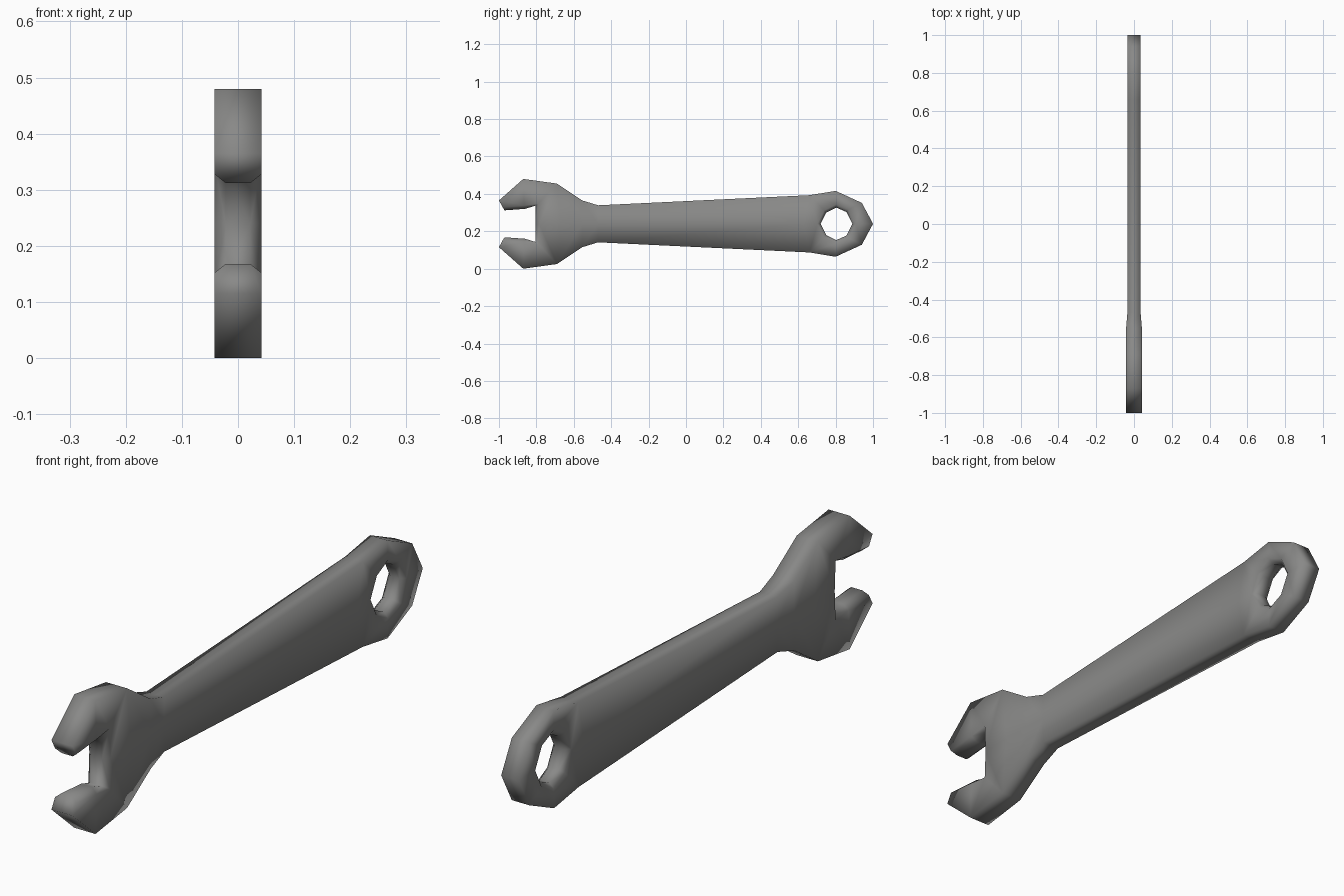
import bpy, bmesh

if "Cube" in bpy.data.objects:
    bpy.data.objects.remove(bpy.data.objects["Cube"])

ZC = 0.24            # height of the wrench centre line
HEAD, GRIP = 0.042, 0.035   # half thickness of jaw head and handle

# Upper half of the outline (y, height over centre line)
outer = [(-1.0, .125), (-.87, .24), (-.69, .215), (-.555, .125), (-.47, .099),
         (.66, .153), (.80, .176), (.94, .112), (1.0, 0)]
# Centre line points below outer[2..5]
centre = {2: (-.67, 0), 3: (-.555, 0), 4: (-.47, 0), 5: (.63, 0)}
# Jaw opening: rim points, and the same points set back on the flat side
jaw = [(-.97, .072), (-.86, .08), (-.805, .097), (-.805, 0)]
jaw_side = [(-.98, .088), (-.865, .098), (-.79, .108), (-.785, 0)]
# Hanging hole: rim points, and wider ring on the flat side
hole = [(.72, 0), (.75, .06), (.803, .087), (.858, .063), (.89, 0)]
hole_side = [(.805 + (y - .805) * 1.2, z * 1.2) for y, z in hole]

bm = bmesh.new()


def thick(y):
    return HEAD if y < -.5 else GRIP


def face(pts, mz):
    bm.faces.new([bm.verts.new((x, y, ZC + mz * z)) for x, y, z in pts])


def rim(a, b, wa, wb, mz):
    face([(-wa, *a), (wa, *a), (wb, *b), (-wb, *b)], mz)


for mz in (1, -1):
    # Flat sides as quads
    quads = [[outer[0], outer[1], jaw_side[1], jaw_side[0]],
             [outer[1], outer[2], jaw_side[2], jaw_side[1]],
             [outer[2], centre[2], jaw_side[3], jaw_side[2]],
             [outer[5], hole_side[1], hole_side[0], centre[5]]]
    quads += [[outer[i], outer[i + 1], centre[i + 1], centre[i]] for i in (2, 3, 4)]
    quads += [[outer[i + 4], outer[i + 5], hole_side[i + 1], hole_side[i]] for i in (1, 2, 3)]
    for s in (1, -1):
        for q in quads:
            face([(s * thick(y), y, z) for y, z in q], mz)
        # Chamfers around the jaw opening and the hole
        for edge, side, m in ((jaw, jaw_side, .022), (hole, hole_side, .018)):
            for i in range(len(edge) - 1):
                face([(s * thick(side[i][0]), *side[i]), (s * thick(side[i + 1][0]), *side[i + 1]),
                      (s * m, *edge[i + 1]), (s * m, *edge[i])], mz)
        # Small triangle closing the jaw tip
        face([(s * HEAD, *outer[0]), (s * HEAD, *jaw_side[0]), (s * .022, *jaw[0])], mz)
    # Rims: outside, jaw opening, tip and hole
    for a, b in zip(outer, outer[1:]):
        rim(a, b, thick(a[0]), thick(b[0]), mz)
    for edge, m in ((jaw, .022), (hole, .018)):
        for a, b in zip(edge, edge[1:]):
            rim(a, b, m, m, mz)
    rim(outer[0], jaw[0], HEAD, .022, mz)

bmesh.ops.remove_doubles(bm, verts=bm.verts, dist=0.0005)
bmesh.ops.recalc_face_normals(bm, faces=bm.faces)
for f in bm.faces:
    f.smooth = True

mesh = bpy.data.meshes.new("wrench")
bm.to_mesh(mesh)
bm.free()
steel = bpy.data.materials.new("grey steel")
steel.diffuse_color = (0.25, 0.25, 0.245, 1)
steel.use_nodes = True
steel.node_tree.nodes["Principled BSDF"].inputs["Base Color"].default_value = steel.diffuse_color
mesh.materials.append(steel)
wrench = bpy.data.objects.new("wrench", mesh)
bpy.context.collection.objects.link(wrench)
